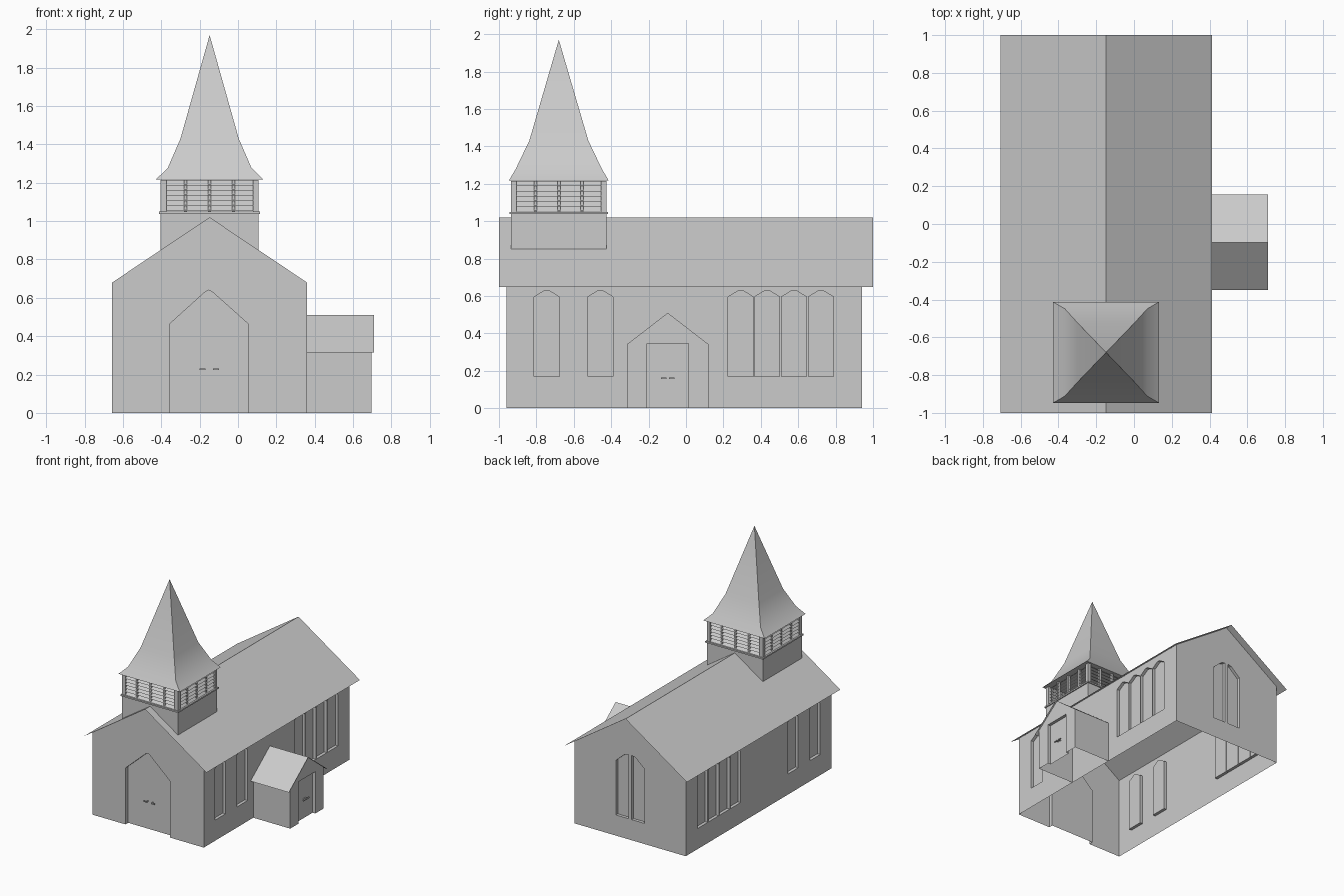
import bpy, bmesh, math
from mathutils import Vector, Matrix

if "Cube" in bpy.data.objects:
    bpy.data.objects.remove(bpy.data.objects["Cube"])

UP = Vector((0, 0, 1))
CX, RIDGE, HALF, EAVE = -0.148, 1.02, 0.508, 0.68
TY, TH = -0.68, 0.255


def finish(bm, name):
    me = bpy.data.meshes.new(name)
    bm.to_mesh(me)
    bm.free()
    ob = bpy.data.objects.new(name, me)
    bpy.context.collection.objects.link(ob)
    return ob


def face(bm, pts, toward):
    f = bm.faces.new([bm.verts.new(p) for p in pts])
    f.normal_update()
    if f.normal.dot(toward) < 0:
        f.normal_flip()


def wall(name, outline, origin, u, inward, holes=(), notch=None, depth=0.025):
    """Flat wall with recessed panels; a notch is a recess open at the ground."""
    origin, u, inward = Vector(origin), Vector(u), Vector(inward)

    def P(p, d=0):
        return origin + u * p[0] + UP * p[1] + inward * d
    bm = bmesh.new()
    edges = []
    for loop in [outline, *holes]:
        vs = [bm.verts.new(P(p)) for p in loop]
        edges += [bm.edges.new((vs[i - 1], vs[i])) for i in range(len(vs))]
    bmesh.ops.triangle_fill(bm, edges=edges, use_beauty=True, normal=-inward)
    for f in bm.faces:
        f.normal_update()
        if f.normal.dot(inward) > 0:
            f.normal_flip()
    for loop in [*holes, *([notch] if notch else [])]:
        mid = sum((P(p) for p in loop), Vector()) / len(loop)
        face(bm, [P(p, depth) for p in loop], -inward)
        for i in range(1 if loop is notch else 0, len(loop)):
            a, b = loop[i - 1], loop[i]
            face(bm, [P(a), P(b), P(b, depth), P(a, depth)], mid - P(a))
    bmesh.ops.remove_doubles(bm, verts=bm.verts, dist=1e-5)
    return finish(bm, name)


def box(bm, lo, hi, mat=Matrix()):
    lo, hi = Vector(lo), Vector(hi)
    m = mat @ Matrix.Translation((lo + hi) / 2) @ Matrix.Diagonal((*(hi - lo), 1))
    bmesh.ops.create_cube(bm, size=1, matrix=m)


def roof(name, profile, axis, start, length):
    """Thin folded sheet swept along an axis."""
    bm = bmesh.new()
    step = Vector(axis) * length
    base = Vector(axis) * start
    for a, b in zip(profile, profile[1:]):
        a, b = base + Vector(a), base + Vector(b)
        face(bm, [a, b, b + step, a + step], UP)
    bmesh.ops.remove_doubles(bm, verts=bm.verts, dist=1e-5)
    return finish(bm, name)


def lancet(a, b):
    return [(a, 0.17), (b, 0.17), (b, 0.595), ((a + b) / 2 + 0.01, 0.63),
            ((a + b) / 2 - 0.01, 0.63), (a, 0.595)]


def gable(c, half, eave, ridge, notch=()):
    return [(c - half, 0), *notch, (c + half, 0), (c + half, eave), (c, ridge), (c - half, eave)]


# Nave walls with windows and the arched front door
windows = [lancet(a, a + 0.135) for a in (-0.812, -0.525, 0.225, 0.366, 0.51, 0.654)]
side = [(-0.96, 0), (0.94, 0), (0.94, EAVE), (-0.96, EAVE)]
for name, x, n in (("right_wall", CX + HALF, -1), ("left_wall", CX - HALF, 1)):
    wall(name, side, (x, 0, 0), (0, 1, 0), (n, 0, 0), windows)
arch = [(-0.355, 0), (-0.355, 0.465), (-0.17, 0.632), (-0.152, 0.64), (-0.135, 0.632),
        (0.052, 0.465), (0.052, 0)]
wall("front_wall", gable(CX, HALF, EAVE, RIDGE, arch), (0, -0.96, 0), (1, 0, 0), (0, 1, 0),
     notch=arch, depth=0.035)
panes = [[(CX + s * 0.015, 0.17), (CX + s * 0.13, 0.17), (CX + s * 0.13, 0.62),
          (CX + s * 0.05, 0.69), (CX + s * 0.015, 0.70)] for s in (-1, 1)]
wall("back_wall", gable(CX, HALF, EAVE, RIDGE), (0, 0.94, 0), (1, 0, 0), (0, -1, 0), panes)
roof("nave_roof", [(CX - 0.56, 0, 0.647), (CX, 0, RIDGE), (CX + 0.56, 0, 0.647)], (0, 1, 0), -1, 2)

# Side porch
PY, PH = -0.0975, 0.2175
door = [(PY - 0.11, 0), (PY - 0.11, 0.345), (PY + 0.11, 0.345), (PY + 0.11, 0)]
wall("porch_front", gable(PY, PH, 0.342, 0.51, door), (0.697, 0, 0), (0, 1, 0), (-1, 0, 0), notch=door)
for name, s in (("porch_wall_a", -1), ("porch_wall_b", 1)):
    wall(name, [(0.36, 0), (0.697, 0), (0.697, 0.342), (0.36, 0.342)],
         (0, PY + s * PH, 0), (1, 0, 0), (0, -s, 0))
roof("porch_roof", [(0, PY - 0.253, 0.315), (0, PY, 0.51), (0, PY + 0.253, 0.315)], (1, 0, 0), 0.36, 0.35)

# Door handles: short stem and lever
for name, mat, gap in (
        ("front_door_handles", Matrix.Translation((-0.15, -0.925, 0.228)), 0.02),
        ("porch_door_handles", Matrix.Translation((0.672, PY, 0.16))
         @ Matrix.Rotation(math.pi / 2, 4, 'Z'), 0.007)):
    bm = bmesh.new()
    for s in (-1, 1):
        xs = sorted((s * gap, s * (gap + 0.03)))
        box(bm, (xs[0], -0.024, -0.004), (xs[1], -0.016, 0.004), mat)
        xs = sorted((s * gap, s * (gap + 0.008)))
        box(bm, (xs[0], -0.016, -0.004), (xs[1], 0, 0.004), mat)
    finish(bm, name)

# Tower base sitting on the roof
LOW = RIDGE - TH * (RIDGE - EAVE) / HALF
for name, s in (("tower_front", -1), ("tower_back", 1)):
    wall(name, [(-TH, LOW), (0, RIDGE), (TH, LOW), (TH, 1.04), (-TH, 1.04)],
         (CX, TY + s * TH, 0), (1, 0, 0), (0, -s, 0))
for name, s in (("tower_left", -1), ("tower_right", 1)):
    wall(name, [(-TH, LOW), (TH, LOW), (TH, 1.04), (-TH, 1.04)],
         (CX + s * TH, TY, 0), (0, 1, 0), (-s, 0, 0))
bm = bmesh.new()
box(bm, (CX - 0.264, TY - 0.264, 1.038), (CX + 0.264, TY + 0.264, 1.05))
finish(bm, "tower_ledge")

# Belfry: posts and tilted louvres repeated on four sides
posts, slats = bmesh.new(), bmesh.new()
for k in range(4):
    m = Matrix.Translation((CX, TY, 0)) @ Matrix.Rotation(k * math.pi / 2, 4, 'Z')
    box(posts, (-TH, -TH, 1.05), (-TH + 0.03, -TH + 0.03, 1.215), m)
    for x in (-0.125, 0, 0.125):
        box(posts, (x - 0.008, -0.248, 1.05), (x + 0.008, -0.225, 1.215), m)
    for p in range(4):
        a = -0.24 + p * 0.12
        for i in range(6):
            z = 1.052 + i * 0.027
            face(slats, [m @ Vector(v) for v in (
                (a, -0.253, z), (a + 0.12, -0.253, z),
                (a + 0.12, -0.225, z + 0.028), (a, -0.225, z + 0.028))], UP)
finish(posts, "belfry_posts")
finish(slats, "belfry_louvres")

# Flared spire
bm = bmesh.new()
rings = []
for hx, hy, z in ((0.28, 0.267, 1.217), (0.218, 0.231, 1.278), (0.152, 0.158, 1.43)):
    rings.append([bm.verts.new((CX + sx * hx, TY + sy * hy, z))
                  for sx, sy in ((-1, -1), (1, -1), (1, 1), (-1, 1))])
tip = bm.verts.new((CX, TY, 1.97))
bm.faces.new(rings[0][::-1])
for i in range(4):
    j = (i + 1) % 4
    for lo, hi in zip(rings, rings[1:]):
        bm.faces.new((lo[i], lo[j], hi[j], hi[i]))
    bm.faces.new((rings[-1][i], rings[-1][j], tip))
spire = finish(bm, "spire")
bpy.context.view_layer.objects.active = spire
spire.select_set(True)
bpy.ops.object.shade_smooth_by_angle(angle=math.radians(40))
